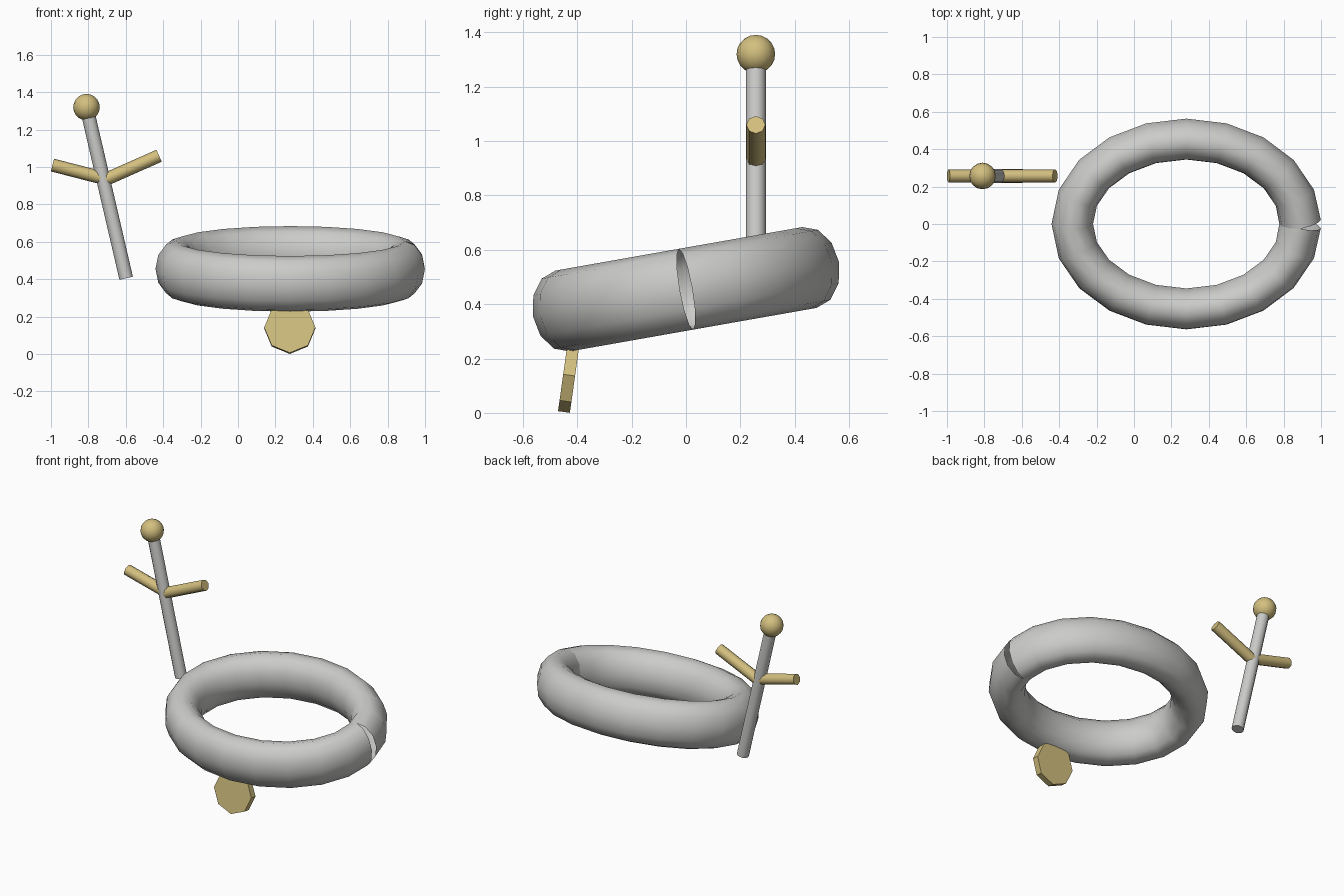
import bpy, bmesh
from math import sin, cos, pi, radians
from mathutils import Vector, Matrix

cube = bpy.data.objects.get("Cube")
if cube:
    bpy.data.objects.remove(cube, do_unlink=True)


def material(name, rgb):
    m = bpy.data.materials.new(name)
    m.use_nodes = True
    m.diffuse_color = (*rgb, 1)
    m.node_tree.nodes["Principled BSDF"].inputs["Base Color"].default_value = (*rgb, 1)
    return m


silver = material("silver grey", (0.6, 0.6, 0.59))
gold = material("pale gold", (0.65, 0.52, 0.21))


def finish(name, bm, mat, matrix=None, smooth=True):
    mesh = bpy.data.meshes.new(name)
    bm.to_mesh(mesh)
    bm.free()
    mesh.materials.append(mat)
    ob = bpy.data.objects.new(name, mesh)
    bpy.context.collection.objects.link(ob)
    if matrix:
        ob.matrix_world = matrix
    if smooth:
        bpy.ops.object.select_all(action="DESELECT")
        ob.select_set(True)
        bpy.context.view_layer.objects.active = ob
        bpy.ops.object.shade_smooth_by_angle(angle=radians(50))
    return ob


def rod(name, start, end, radius, sides, mat):
    a, b = Vector(start), Vector(end)
    bm = bmesh.new()
    bmesh.ops.create_cone(bm, cap_ends=True, segments=sides, radius1=radius,
                          radius2=radius, depth=(b - a).length)
    turn = (b - a).to_track_quat("Z", "Y").to_matrix().to_4x4()
    finish(name, bm, mat, Matrix.Translation((a + b) / 2) @ turn)


# Collar: oval tube swept along an ellipse, its two ends meeting in a small notch
STEPS, SIDES = 20, 12
path = [Vector((0.61 * cos(2 * pi * i / STEPS), 0.461 * sin(2 * pi * i / STEPS), 0))
        for i in range(STEPS + 1)]
bm = bmesh.new()
rings = []
for i, p in enumerate(path):
    tangent = (path[min(i + 1, STEPS)] - path[max(i - 1, 0)]).normalized()
    side = tangent.cross(Vector((0, 0, 1)))
    rings.append([bm.verts.new(p + side * 0.111 * cos(2 * pi * k / SIDES)
                               + Vector((0, 0, 0.151 * sin(2 * pi * k / SIDES))))
                  for k in range(SIDES)])
for r, s in zip(rings, rings[1:]):
    for k in range(SIDES):
        n = (k + 1) % SIDES
        bm.faces.new((r[k], s[k], s[n], r[n]))
bmesh.ops.recalc_face_normals(bm, faces=bm.faces)
finish("collar", bm, silver,
       Matrix.Translation((0.28, 0, 0.455)) @ Matrix.Rotation(radians(10), 4, "X"))

# Tag: thick octagon hanging below the front of the collar
bm = bmesh.new()
bmesh.ops.create_cone(bm, cap_ends=True, segments=8, radius1=0.137, radius2=0.137, depth=0.044)
finish("tag", bm, gold,
       Matrix.Translation((0.277, -0.43, 0.139)) @ Matrix.Rotation(radians(82), 4, "X"),
       smooth=False)

# Staff with a ball on top and two side branches
Y = 0.257
rod("staff", (-0.598, Y, 0.405), (-0.81, Y, 1.32), 0.037, 12, silver)
rod("right_branch", (-0.72, Y, 0.94), (-0.992, Y, 1.01), 0.035, 8, gold)
rod("left_branch", (-0.715, Y, 0.93), (-0.422, Y, 1.06), 0.035, 8, gold)
bm = bmesh.new()
bmesh.ops.create_uvsphere(bm, u_segments=16, v_segments=10, radius=0.071)
finish("staff_ball", bm, gold, Matrix.Translation((-0.81, Y, 1.32)))
